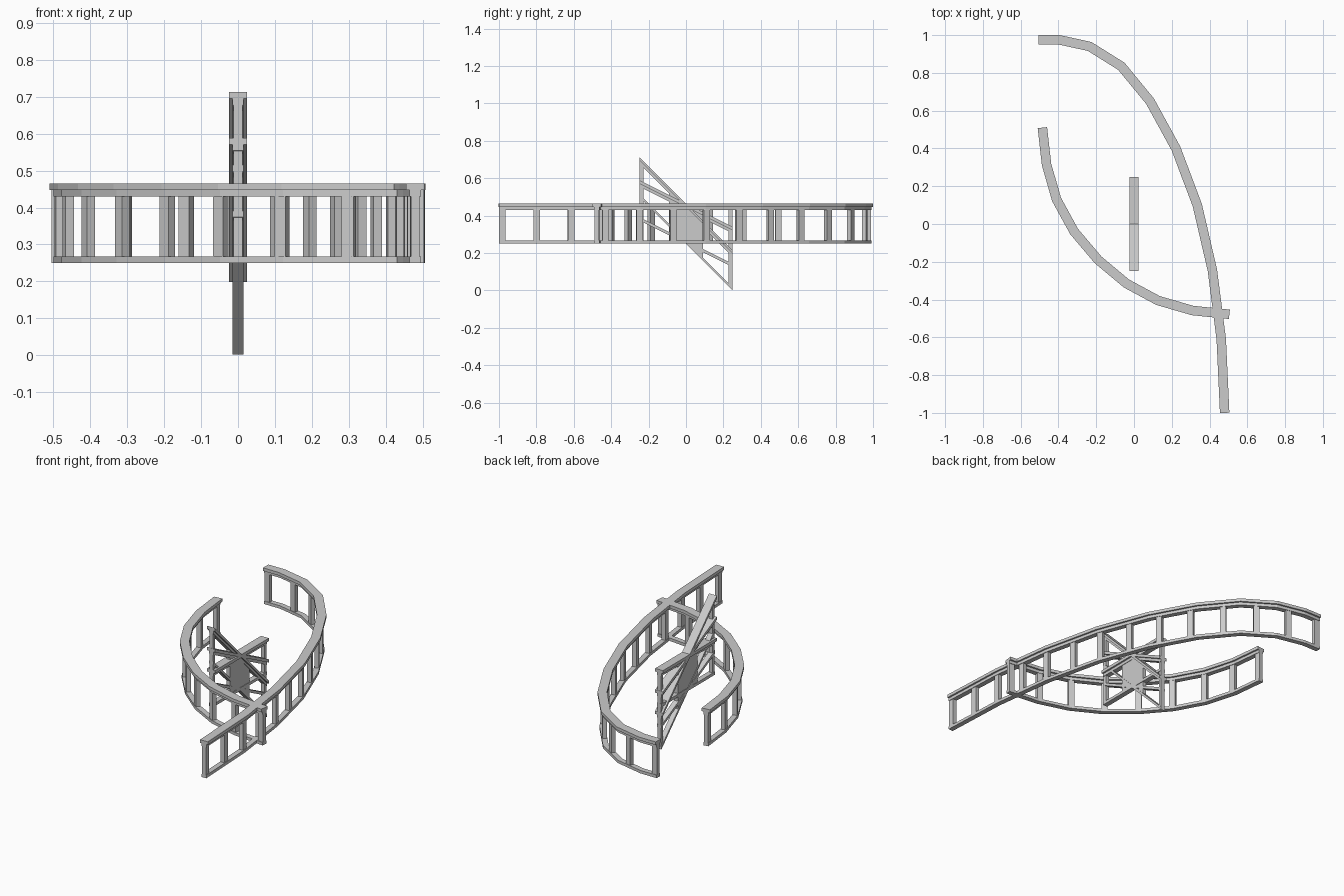
import bpy, bmesh
from mathutils import Vector

if "Cube" in bpy.data.objects:
    bpy.data.objects.remove(bpy.data.objects["Cube"])


def sweep(bm, path, half, z0, z1):
    """Sweep an upright rectangle along a path with mitred corners."""
    pts = [Vector(p) for p in path]
    rings = []
    for i, p in enumerate(pts):
        dirs = []
        if i > 0:
            dirs.append((p - pts[i - 1]).to_2d().normalized())
        if i < len(pts) - 1:
            dirs.append((pts[i + 1] - p).to_2d().normalized())
        t = sum(dirs, Vector((0, 0))).normalized()
        n = Vector((-t.y, t.x, 0)) * half / t.dot(dirs[0])
        rings.append([bm.verts.new(p + n * s + Vector((0, 0, z)))
                      for s, z in ((1, z0), (-1, z0), (-1, z1), (1, z1))])
    for a, b in zip(rings, rings[1:]):
        for k in range(4):
            j = (k + 1) % 4
            bm.faces.new((a[k], a[j], b[j], b[k]))
    bm.faces.new(rings[0][::-1])
    bm.faces.new(rings[-1])


def length(path):
    return sum((Vector(b) - Vector(a)).to_2d().length for a, b in zip(path, path[1:]))


def at(path, s):
    """Point at plan distance s along the path."""
    for a, b in zip(path, path[1:]):
        a, b = Vector(a), Vector(b)
        d = (b - a).to_2d().length
        if s <= d:
            return a.lerp(b, s / d)
        s -= d
    return b


def finish(bm, name):
    bmesh.ops.recalc_face_normals(bm, faces=bm.faces)
    me = bpy.data.meshes.new(name)
    bm.to_mesh(me)
    bm.free()
    bpy.context.collection.objects.link(bpy.data.objects.new(name, me))


def railing(name, path, posts):
    """posts: list of (centre distance, half width)."""
    for part, half, z0, z1 in (("handrail", 0.025, 0.447, 0.465),
                               ("upper_rail", 0.015, 0.43, 0.447),
                               ("bottom_rail", 0.015, 0.25, 0.267)):
        bm = bmesh.new()
        sweep(bm, path, half, z0, z1)
        finish(bm, f"{name}_{part}")
    bm = bmesh.new()
    for s, w in posts:
        sweep(bm, [at(path, s - w), at(path, s + w)], 0.012, 0.26, 0.435)
    finish(bm, f"{name}_posts")


def even_posts(path, count, w=0.017):
    total = length(path) - 2 * w - 0.0002
    return [(w + 0.0001 + total * i / count, w) for i in range(count + 1)]


# Long curved railing
long_curve = [(x, y, 0) for x, y in (
    (0.48, -1.0), (0.462, -0.61), (0.415, -0.245), (0.335, 0.10), (0.222, 0.40),
    (0.085, 0.65), (-0.067, 0.835), (-0.235, 0.94), (-0.40, 0.976), (-0.505, 0.976))]
railing("long_curve", long_curve, even_posts(long_curve, 13))

# Short curved railing
short_curve = [(x, y, 0) for x, y in (
    (-0.485, 0.51), (-0.463, 0.315), (-0.41, 0.13), (-0.317, -0.04), (-0.19, -0.19),
    (-0.04, -0.315), (0.127, -0.405), (0.31, -0.458), (0.505, -0.478))]
railing("short_curve", short_curve, even_posts(short_curve, 8))

# Three straight railings at different slopes, crossing at the middle
for name, slope in (("level", 0), ("ramp", -0.5), ("stair", -1.0)):
    h = 0.248
    path = [(0, -h, -h * slope), (0, h, h * slope)]
    railing(name, path, [(0.0105, 0.01), (h, 0.09), (2 * h - 0.0105, 0.01)])
